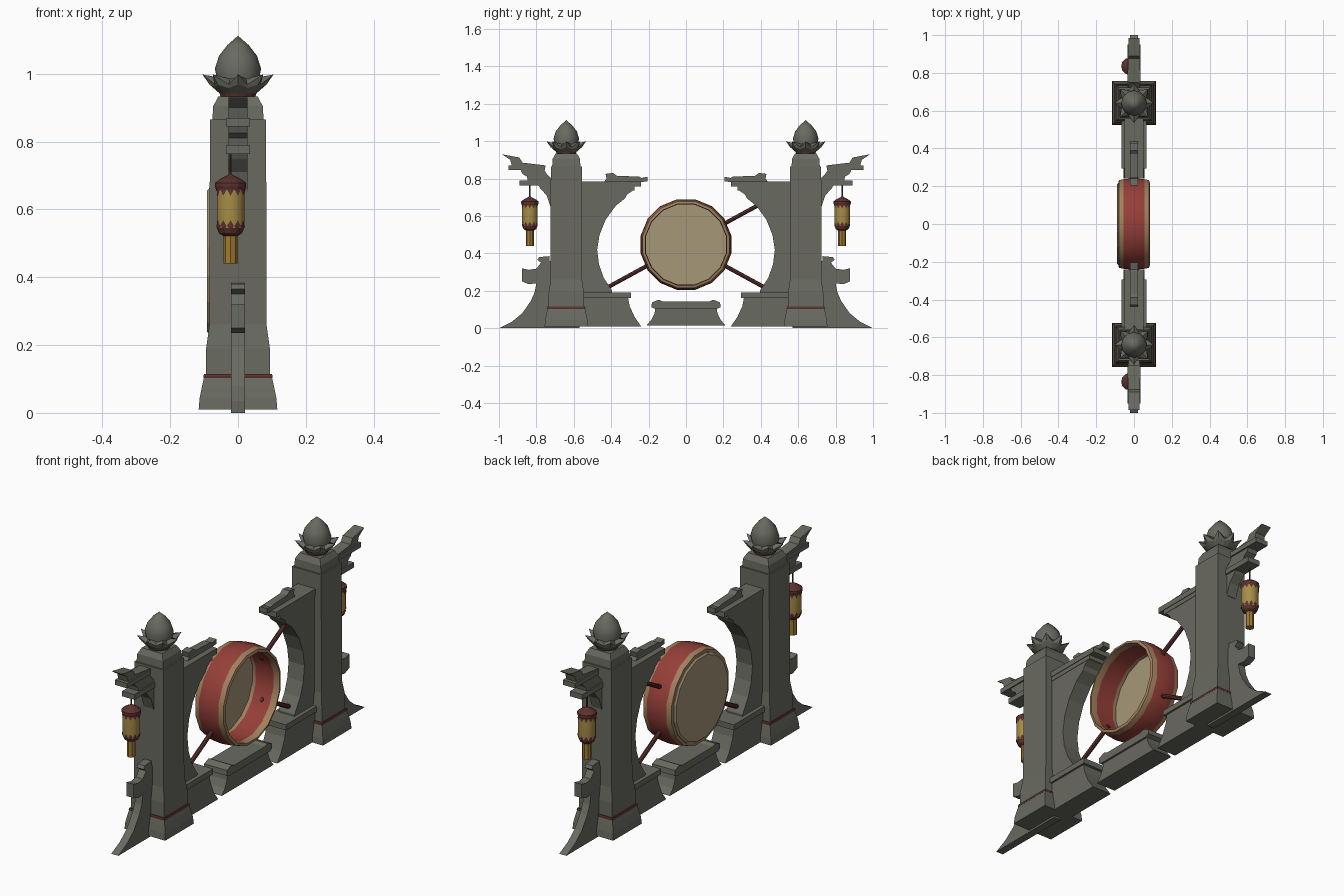
import bpy, bmesh, math
from mathutils import Vector

if "Cube" in bpy.data.objects:
    bpy.data.objects.remove(bpy.data.objects["Cube"])


def srgb(name, r, g, b):
    lin = [((c / 255 + 0.055) / 1.055) ** 2.4 for c in (r, g, b)]
    m = bpy.data.materials.new(name)
    m.diffuse_color = (*lin, 1)
    m.use_nodes = True
    m.node_tree.nodes["Principled BSDF"].inputs["Base Color"].default_value = m.diffuse_color
    return m


STONE = srgb("grey stone", 105, 106, 96)
RED = srgb("drum red", 150, 63, 56)
RIM = srgb("rim tan", 162, 128, 94)
SKIN = srgb("drum skin", 166, 151, 120)
MAROON = srgb("dark maroon", 92, 50, 46)
GOLD = srgb("lantern gold", 168, 142, 72)
TASSEL = srgb("tassel ochre", 160, 122, 50)


def finish(name, bm, mats, smooth=False):
    bmesh.ops.recalc_face_normals(bm, faces=bm.faces[:])
    me = bpy.data.meshes.new(name)
    bm.to_mesh(me)
    bm.free()
    for m in mats:
        me.materials.append(m)
    ob = bpy.data.objects.new(name, me)
    bpy.context.collection.objects.link(ob)
    if smooth:
        bpy.ops.object.select_all(action='DESELECT')
        ob.select_set(True)
        bpy.context.view_layer.objects.active = ob
        bpy.ops.object.shade_smooth_by_angle(angle=math.radians(32))
    return ob


def prism(name, pts, hx, s=1, mat=STONE):
    """Side outline in (y, z), extruded across x; s = -1 mirrors it in y."""
    bm = bmesh.new()
    f = bm.faces.new([bm.verts.new((-hx, s * y, z)) for y, z in pts])
    r = bmesh.ops.extrude_face_region(bm, geom=[f])
    vs = [v for v in r["geom"] if isinstance(v, bmesh.types.BMVert)]
    bmesh.ops.translate(bm, verts=vs, vec=(2 * hx, 0, 0))
    return finish(name, bm, [mat])


def slab(name, y0, y1, z0, z1, hx, s=1):
    return prism(name, [(y0, z0), (y1, z0), (y1, z1), (y0, z1)], hx, s)


def lathe(name, prof, n, mats, loc=(0, 0, 0), axis='Z', off=0.0, loop=False,
          smooth=False, rule=None, star=None):
    """Spin (radius, height) points; star gives the odd-spoke profile."""
    bm = bmesh.new()
    rings = []
    for k in range(len(prof)):
        ring = []
        for i in range(n):
            r, h = (star if star and i % 2 else prof)[k]
            a = 2 * math.pi * i / n + off
            u, v = r * math.cos(a), r * math.sin(a)
            p = (u, v, h) if axis == 'Z' else (h, u, v)
            ring.append(bm.verts.new(Vector(p) + Vector(loc)))
        rings.append(ring)
    pairs = list(zip(rings, rings[1:])) + ([(rings[-1], rings[0])] if loop else [])
    for k, (a, b) in enumerate(pairs):
        for i in range(n):
            j = (i + 1) % n
            f = bm.faces.new((a[i], a[j], b[j], b[i]))
            if rule:
                f.material_index = rule(k)
    if not loop:
        bm.faces.new(rings[0])
        bm.faces.new(rings[-1])
    bmesh.ops.remove_doubles(bm, verts=bm.verts[:], dist=0.0002)
    return finish(name, bm, mats, smooth)


def tower(name, prof, y, mat=STONE):
    return lathe(name, [(h * math.sqrt(2), z) for h, z in prof], 4, [mat],
                 (0, y, 0), off=math.pi / 4)


def rod(name, a, b, r, mat, n=6):
    a, b = Vector(a), Vector(b)
    bm = bmesh.new()
    bmesh.ops.create_cone(bm, cap_ends=True, segments=n, radius1=r, radius2=r,
                          depth=(b - a).length)
    q = (b - a).to_track_quat('Z', 'Y').to_matrix().to_4x4()
    bm.transform(q)
    bmesh.ops.translate(bm, verts=bm.verts[:], vec=(a + b) / 2)
    return finish(name, bm, [mat])


def fringe(name, loc, r, z, dz, n=12):
    """Ring of small pointed teeth on the lantern body."""
    bm = bmesh.new()
    for i in range(n):
        p = []
        for t, h in ((-.5, z), (.5, z), (0, z + dz)):
            a = 2 * math.pi * (i + t) / n
            p.append(bm.verts.new((loc[0] + r * math.cos(a), loc[1] + r * math.sin(a), h)))
        bm.faces.new(p)
    return finish(name, bm, [MAROON])


for s in (-1, 1):
    tag = "_left" if s < 0 else "_right"
    Y = 0.64 * s
    # pillar with flared foot, maroon band and stepped cap
    tower("pillar_foot" + tag, [(.116, .01), (.113, .045), (.106, .08), (.1, .105)], Y)
    tower("pillar_band" + tag, [(.101, .103), (.102, .109), (.1, .115)], Y, MAROON)
    tower("pillar_shaft" + tag, [(.095, .11), (.094, .19), (.084, .26), (.083, .865)], Y)
    tower("pillar_cap" + tag, [(.076, .86), (.073, .905), (.066, .918), (.058, .933)], Y)
    # lotus finial
    lathe("lotus_neck" + tag, [(.05, .928), (.056, .948)], 16, [MAROON], (0, Y, 0))
    lathe("lotus_petals" + tag, [(.054, .942), (.084, .968), (.105, .998), (.062, .99)], 16,
          [STONE], (0, Y, 0), star=[(.054, .942), (.074, .958), (.072, .968), (.062, .985)])
    lathe("lotus_bud" + tag, [(.06, .97), (.068, 1.015), (.056, 1.053), (.031, 1.085), (0, 1.112)],
          12, [STONE], (0, Y, 0), smooth=True)

    # inner arched bracket
    arch = [(.57, .76), (.28, .755), (.285, .735), (.315, .715), (.325, .695), (.375, .655),
            (.43, .58), (.462, .5), (.475, .42), (.465, .34), (.44, .27), (.395, .2),
            (.395, .17), (.57, .17)]
    prism("bracket_arch" + tag, arch, .045, s)
    slab("bracket_beam" + tag, .24, .57, .757, .785, .05, s)
    slab("bracket_trim" + tag, .275, .57, .735, .757, .047, s)
    slab("bracket_ledge" + tag, .295, .57, .162, .19, .065, s)
    prism("bracket_foot" + tag, [(.57, .01), (.24, .01), (.275, .06), (.302, .12), (.31, .165),
                                 (.57, .165)], .055, s)
    prism("beam_ornament" + tag, [(.44, .78), (.425, .8), (.43, .825), (.39, .83), (.37, .815),
                                  (.25, .81), (.24, .803), (.205, .81), (.205, .785), (.25, .78)],
          .02, s)

    # outer buttress with scrolled edge
    prism("buttress" + tag, [(.57, 0), (1, 0), (.93, .035), (.875, .08), (.83, .145), (.81, .19),
                             (.8, .24), (.84, .235), (.877, .25), (.877, .32), (.84, .312),
                             (.8, .318), (.775, .35), (.795, .365), (.785, .38), (.73, .385),
                             (.73, .36), (.57, .36)], .02, s)
    # upper outer bracket: tip, two bands and webs
    prism("arm_tip" + tag, [(.75, .86), (.93, .865), (.94, .9), (.985, .93), (.91, .916),
                            (.89, .912), (.875, .885), (.75, .87)], .028, s)
    slab("arm_upper_band" + tag, .755, .95, .845, .87, .035, s)
    prism("arm_upper_web" + tag, [(.7, .78), (.845, .785), (.85, .81), (.875, .825), (.885, .848),
                                  (.76, .848), (.745, .825), (.72, .8)], .028, s)
    slab("arm_lower_band" + tag, .72, .89, .763, .79, .035, s)
    prism("arm_lower_web" + tag, [(.7, .64), (.725, .65), (.745, .71), (.78, .748), (.79, .766),
                                  (.7, .766)], .028, s)

    # hanging lantern
    L = (-.022, .835 * s, 0)
    rod("lantern_cord" + tag, (L[0], L[1], .695), (L[0], L[1], .77), .004, MAROON)
    lathe("lantern_roof" + tag, [(.042, .655), (.046, .667), (.046, .678), (.03, .69), (.01, .7),
                                 (0, .707)], 12, [MAROON], L)
    lathe("lantern_body" + tag, [(.04, .545), (.042, .56), (.042, .657)], 12, [GOLD], L,
          off=math.pi / 12, smooth=True)
    lathe("lantern_base" + tag, [(.022, .522), (.034, .53), (.041, .547), (.041, .552)], 12,
          [MAROON], L)
    fringe("lantern_top_fringe" + tag, L, .0435, .66, -.02)
    fringe("lantern_base_fringe" + tag, L, .0435, .55, .018)
    lathe("lantern_tassel" + tag, [(.021, .44), (.021, .525)], 8, [TASSEL], L, smooth=True)

# drum: hollow shell with tan rims, skin on one side only
C = (0, 0, .447)
H = math.pi / 16
shell = [(.222, -.082), (.236, -.08), (.242, -.055), (.247, 0), (.242, .055), (.236, .08),
         (.222, .084), (.219, .05), (.224, 0), (.219, -.05)]
lathe("drum_shell", shell, 16, [RED, RIM], C, 'X', H, loop=True, smooth=True,
      rule=lambda k: 1 if k in (0, 1, 4, 5, 6, 9) else 0)
lathe("drum_skin", [(.221, -.07), (.221, -.084), (.212, -.091)], 16, [SKIN], C, 'X', H)

# struts holding the drum
for n, (y, z) in {"low_left": (-.42, .218), "low_right": (.42, .218), "high_right": (.42, .676)}.items():
    d = Vector((0, y, z)) - Vector(C)
    rod("drum_strut_" + n, Vector(C) + d * .45, Vector((0, y, z)), .011, MAROON, 8)

# stand below the drum
half = [(.21, .015), (.185, .045), (.168, .08), (.163, .112)]
prism("stand_base", half + [(-y, z) for y, z in reversed(half)], .055)
top = [(.165, .103), (.185, .112), (.182, .138), (.145, .152)]
dip = [(.125, .143)]
prism("stand_top", top + dip + [(-y, z) for y, z in reversed(top + dip)], .065)
